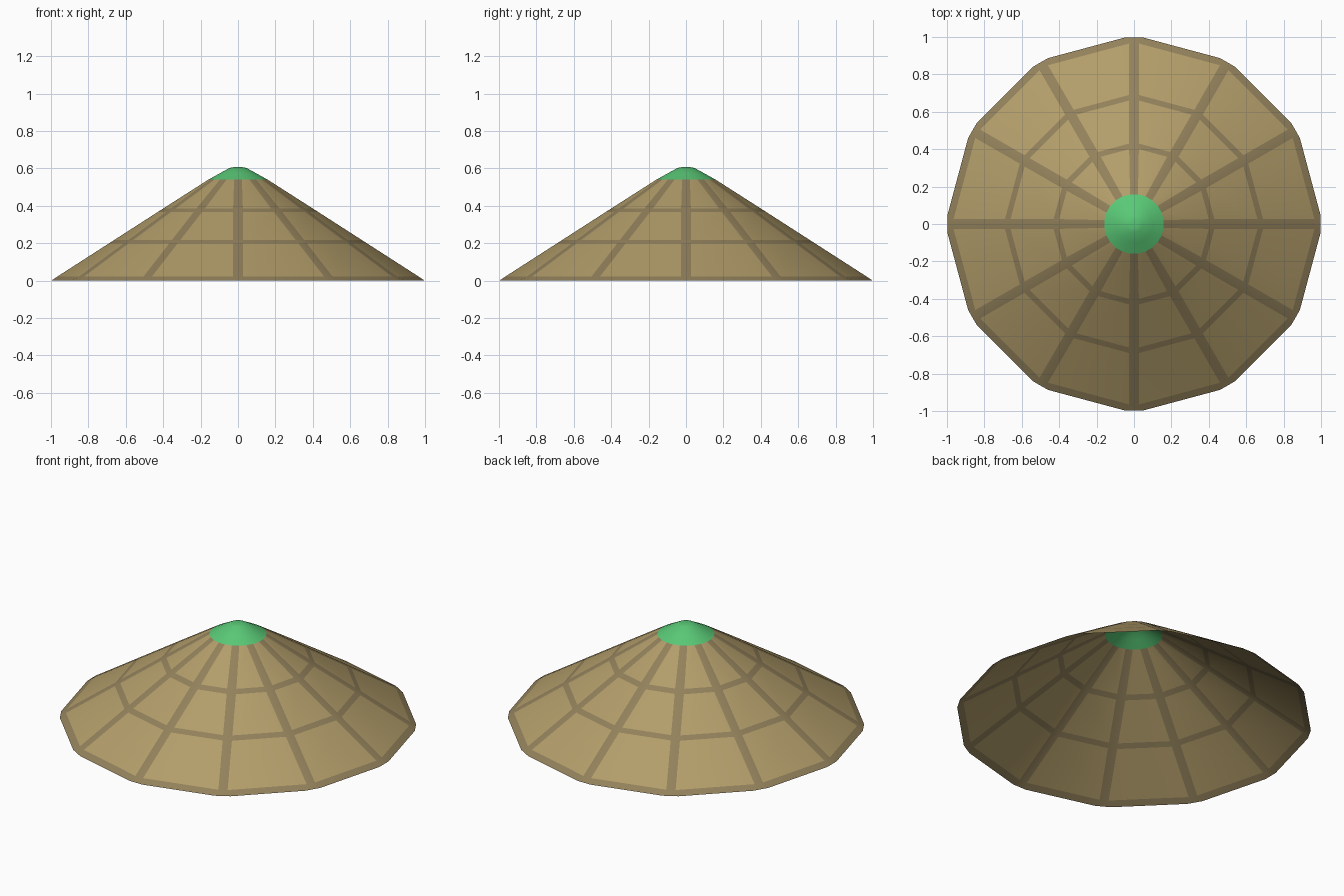
import bpy, bmesh
from math import sin, cos, pi, asin, sqrt

if "Cube" in bpy.data.objects:
    bpy.data.objects.remove(bpy.data.objects["Cube"])

SIDES = 12


def material(name, rgb):
    m = bpy.data.materials.new(name)
    m.diffuse_color = (*rgb, 1)
    m.use_nodes = True
    m.node_tree.nodes["Principled BSDF"].inputs["Base Color"].default_value = m.diffuse_color
    return m


straw = material("straw", (0.45, 0.34, 0.145))
rib = material("dark_straw", (0.29, 0.22, 0.105))
green = material("green", (0.10, 0.58, 0.18))


def ring(bm, r, z, hw):
    """Two points per spoke, hw to each side of the spoke line."""
    pts = []
    for i in range(SIDES):
        a = 2 * pi * i / SIDES
        for s in (-1, 1):
            x, y = r, s * hw
            pts.append(bm.verts.new((x * cos(a) - y * sin(a),
                                     x * sin(a) + y * cos(a), z)))
    return pts


def sheet(name, rows, mats, pick, closed=False):
    """Skin consecutive rings; pick(row, column) chooses the material."""
    bm = bmesh.new()
    rings = [ring(bm, *row) for row in rows]
    n = 2 * SIDES
    for k in range(len(rings) - 1):
        lo, hi = rings[k], rings[k + 1]
        for j in range(n):
            f = bm.faces.new((lo[j], lo[(j + 1) % n], hi[(j + 1) % n], hi[j]))
            f.material_index = pick(k, j)
            f.smooth = True
    if closed:
        bm.faces.new(rings[-1]).smooth = True
    me = bpy.data.meshes.new(name)
    bm.to_mesh(me)
    bm.free()
    for m in mats:
        me.materials.append(m)
    ob = bpy.data.objects.new(name, me)
    bpy.context.collection.objects.link(ob)
    return ob


# Straw cone: even columns are spokes, even rows are hoop bands
CAP_R, CAP_Z = 0.16, 0.54
cap_hw = sin(pi / 24)
slope = CAP_Z / (1 - CAP_R)
rows = [(0.998, 0, 0.045)]
rows += [(r, (1 - r) * slope, 0.026) for r in (0.965, 0.69, 0.66, 0.43, 0.40)]
rows += [(CAP_R * cos(pi / 24), CAP_Z, CAP_R * cap_hw)]
sheet("hat_cone", rows, [straw, rib],
      lambda k, j: 1 if j % 2 == 0 or k % 2 == 0 else 0)

# Green rounded tip
tip = [(r * cos(pi / 24), z, r * cap_hw)
       for r, z in ((CAP_R, CAP_Z), (0.10, 0.573), (0.045, 0.603), (0.02, 0.607))]
sheet("hat_tip", tip, [green], lambda k, j: 0, closed=True)
